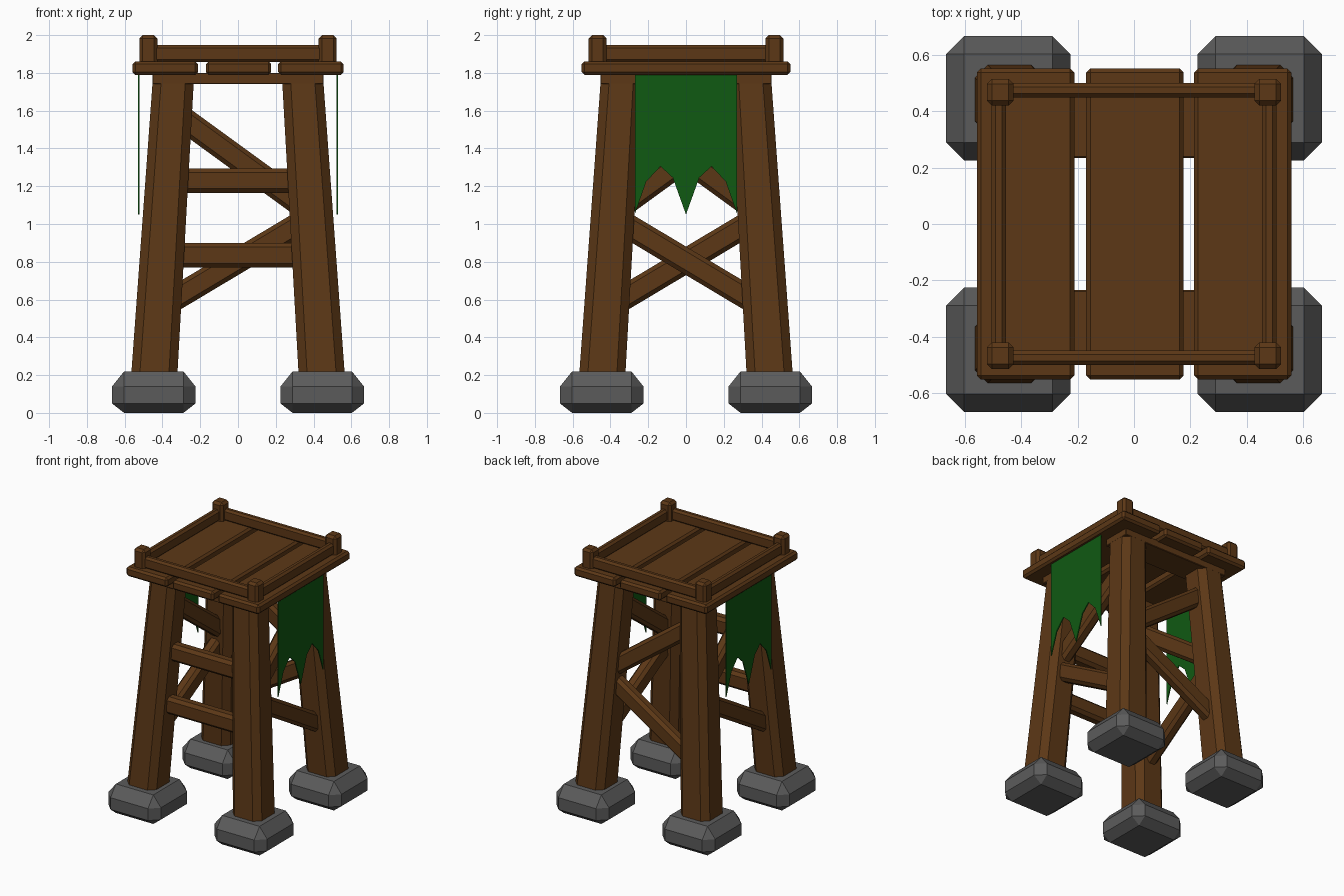
import bpy, bmesh
from math import pi
from mathutils import Matrix, Vector

if "Cube" in bpy.data.objects:
    bpy.data.objects.remove(bpy.data.objects["Cube"])


def material(name, rgb):
    m = bpy.data.materials.new(name)
    m.diffuse_color = (*rgb, 1)
    m.use_nodes = True
    m.node_tree.nodes["Principled BSDF"].inputs["Base Color"].default_value = m.diffuse_color
    return m


WOOD = material("wood", (0.107, 0.039, 0.008))
STONE = material("stone", (0.105, 0.105, 0.105))
CLOTH = material("green_cloth", (0.005, 0.1, 0.006))


def finish(name, bm, mat, matrix=Matrix()):
    bmesh.ops.recalc_face_normals(bm, faces=bm.faces)
    me = bpy.data.meshes.new(name)
    bm.to_mesh(me)
    bm.free()
    me.materials.append(mat)
    ob = bpy.data.objects.new(name, me)
    ob.matrix_world = matrix
    bpy.context.collection.objects.link(ob)
    return ob


def cube(size):
    bm = bmesh.new()
    bmesh.ops.create_cube(bm, size=1, matrix=Matrix.Diagonal((*size, 1)))
    return bm


def chamfer(bm, edges, width):
    bmesh.ops.bevel(bm, geom=list(edges), offset=width, segments=1,
                    affect='EDGES', profile=0.5)


def box(name, size, matrix, bevel=0.015):
    bm = cube(size)
    chamfer(bm, bm.edges, bevel)
    return finish(name, bm, WOOD, matrix)


def at(x, y, z):
    return Matrix.Translation((x, y, z))


def leg_centre(z):
    return 0.442 - (z - 0.22) * 0.0645


SIDES = [("front_left", -1, -1), ("front_right", 1, -1),
         ("back_left", -1, 1), ("back_right", 1, 1)]
for label, sx, sy in SIDES:
    # Stone foot: chamfered block with a taller slope on top
    bm = cube((0.442, 0.442, 0.442))
    chamfer(bm, bm.edges, 0.064)
    for v in bm.verts:
        z = v.co.z
        v.co.z = (0.22 if z > 0.2 else 0.14 if z > 0 else 0.05 if z > -0.2 else 0)
    finish(label + "_foot", bm, STONE, at(sx * 0.446, sy * 0.446, 0))

    # Leaning, tapered leg
    bm = cube((1, 1, 1))
    for v in bm.verts:
        z, half = (1.75, 0.109) if v.co.z > 0 else (0.1, 0.123)
        c = leg_centre(z)
        v.co = (sx * c + v.co.x * 2 * half, sy * c + v.co.y * 2 * half, z)
    upright = [e for e in bm.edges
               if abs(e.verts[0].co.z - e.verts[1].co.z) > 1]
    chamfer(bm, upright, 0.045)
    finish(label + "_leg", bm, WOOD)

    # Corner post of the railing
    box(label + "_post", (0.095, 0.095, 0.16), at(sx * 0.475, sy * 0.468, 1.92), 0.018)

# Beams under the deck
for label, sy in (("front", -1), ("back", 1)):
    box(label + "_beam", (0.906, 0.218, 0.06), at(0, sy * 0.344, 1.77), 0.004)

# Deck planks
for label, x, w in (("left", -0.385, 0.346), ("middle", 0.003, 0.346), ("right", 0.386, 0.346)):
    box(label + "_deck_plank", (w, 1.105, 0.072), at(x, 0, 1.825))

# Low rails between the posts
for label, s in (("front", -1), ("back", 1)):
    box(label + "_rail", (0.9, 0.052, 0.09), at(0, s * 0.475, 1.902))
for label, s in (("left", -1), ("right", 1)):
    box(label + "_rail", (0.052, 0.9, 0.09), at(s * 0.48, 0, 1.902))


def brace(name, half, z_left, z_right, turn):
    """Brace laid out on the front face, then turned about z."""
    a = Vector((-half, -leg_centre(z_left), z_left))
    b = Vector((half, -leg_centre(z_right), z_right))
    along = (b - a).normalized()
    out = Vector((0, -1, 0))
    out = (out - along * out.dot(along)).normalized()
    up = along.cross(-out)
    m = Matrix((along, -out, up)).transposed().to_4x4()
    m.translation = (a + b) / 2
    box(name, ((b - a).length, 0.09, 0.13), Matrix.Rotation(turn, 4, 'Z') @ m, 0.022)


# Horizontal braces in front, zigzag braces on the other sides
brace("front_upper_brace", 0.34, 1.23, 1.23, 0)
brace("front_lower_brace", 0.36, 0.835, 0.835, 0)
for label, turn in (("right", pi / 2), ("back", pi), ("left", -pi / 2)):
    brace(label + "_upper_brace", 0.33, 1.105, 1.585, turn)
    brace(label + "_lower_brace", 0.36, 1.02, 0.59, turn)

# Torn banners hanging at both sides
half_hem = [(0.27, 1.055), (0.21, 1.225), (0.135, 1.305), (0.07, 1.245)]
outline = ([(0.27, 1.80)] + half_hem + [(0, 1.05)]
           + [(-y, z) for y, z in reversed(half_hem)] + [(-0.27, 1.80)])
for label, x in (("left", -0.525), ("right", 0.525)):
    bm = bmesh.new()
    face = bm.faces.new([bm.verts.new((x - 0.004, y, z)) for y, z in outline])
    new = bmesh.ops.extrude_face_region(bm, geom=[face])["geom"]
    bmesh.ops.translate(bm, vec=(0.008, 0, 0),
                        verts=[g for g in new if isinstance(g, bmesh.types.BMVert)])
    finish(label + "_banner", bm, CLOTH)
